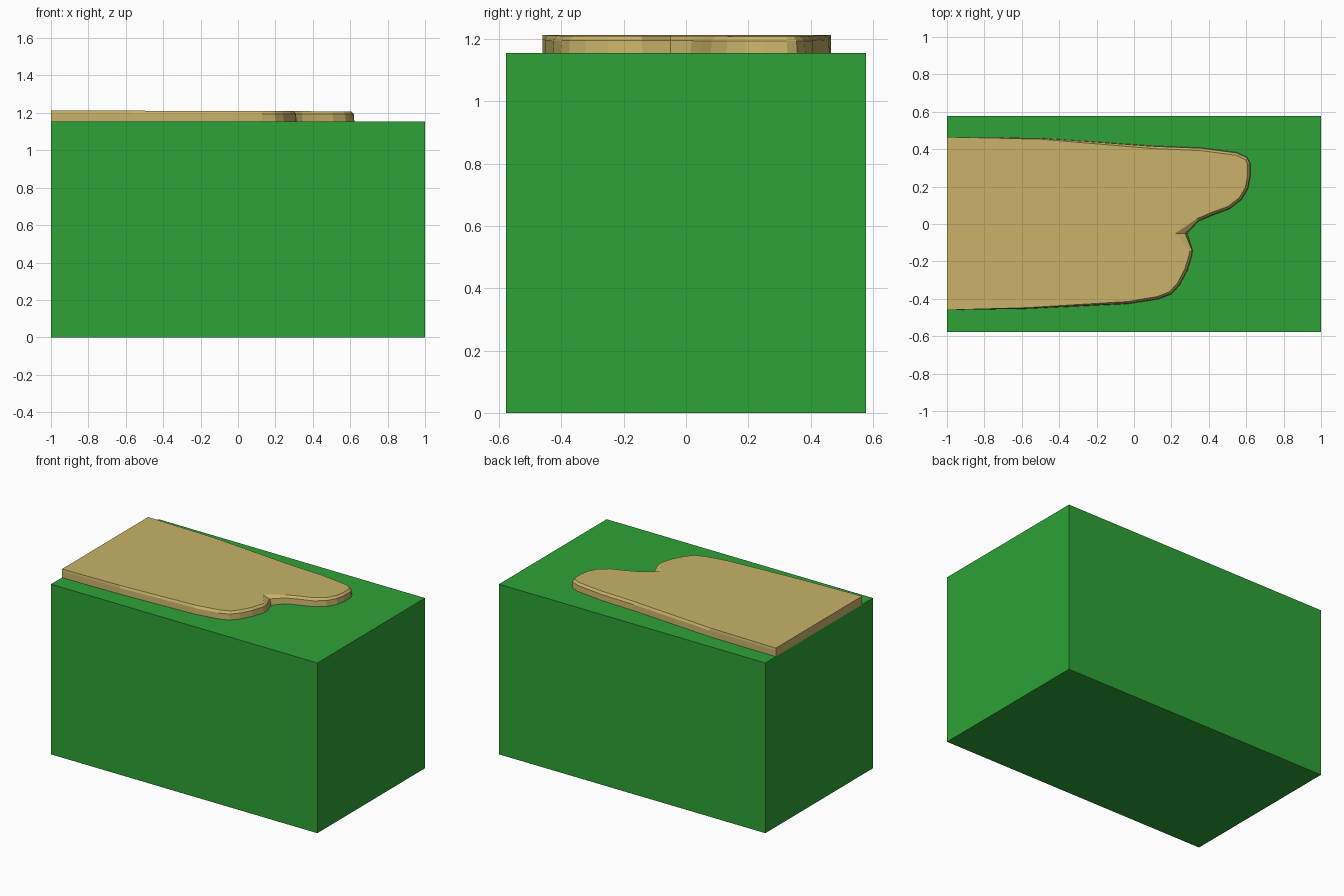
import bpy, bmesh
from mathutils import Vector

if "Cube" in bpy.data.objects:
    bpy.data.objects.remove(bpy.data.objects["Cube"])


def material(name, color):
    m = bpy.data.materials.new(name)
    m.diffuse_color = (*color, 1)
    m.use_nodes = True
    m.node_tree.nodes["Principled BSDF"].inputs["Base Color"].default_value = m.diffuse_color
    return m


def finish(bm, name, mat):
    bmesh.ops.recalc_face_normals(bm, faces=bm.faces)
    me = bpy.data.meshes.new(name)
    bm.to_mesh(me)
    bm.free()
    me.materials.append(mat)
    ob = bpy.data.objects.new(name, me)
    bpy.context.collection.objects.link(ob)
    return ob


green = material("green", (0.027, 0.36, 0.037))
sand = material("sand", (0.58, 0.45, 0.14))
BASE = 1.155

# Green block
bm = bmesh.new()
bmesh.ops.create_cube(bm, size=1)
for v in bm.verts:
    v.co = (v.co.x * 2, v.co.y * 1.154, (v.co.z + 0.5) * BASE)
finish(bm, "ground_block", green)

# Sand slab outline, counter-clockwise from the front left corner
outline = [
    (-1, -.46), (-.57, -.453), (-.03, -.427), (.13, -.402), (.2, -.375),
    (.245, -.325), (.285, -.25), (.31, -.17), (.313, -.14), (.285, -.05),
    (.345, .015), (.42, .047), (.51, .08), (.575, .13), (.61, .19),
    (.622, .25), (.622, .325), (.605, .357), (.55, .383), (.36, .408),
    (.1, .418), (-.5, .46), (-1, .465)]
pts = [Vector(p) for p in outline]


def inset(i, amount):
    """Move an outline point inwards, fading out towards the cut left end."""
    p, a, b = pts[i], pts[i - 1], pts[(i + 1) % len(pts)]
    if p.x < -0.9:
        return p
    t = (b - a).normalized()
    return p + Vector((-t.y, t.x)) * amount * min(1, (p.x + 1) / 1.2)


def ring(bm, amount, drop):
    out = []
    for i in range(len(pts)):
        p = inset(i, amount)
        if outline[i] == (.285, -.05):      # sloped notch between the lobes
            p = pts[i] + Vector((-4 * amount, 0))
        z = BASE if drop is None else 1.213 - 0.003 * (p.x + 1) - drop
        out.append(bm.verts.new((p.x, p.y, z)))
    return out


# Sand slab: straight sides with a small softened top edge
bm = bmesh.new()
rings = [ring(bm, 0, None), ring(bm, .003, .015), ring(bm, .016, 0)]
for lo, hi in zip(rings, rings[1:]):
    for i in range(len(pts)):
        j = (i + 1) % len(pts)
        # the left end is one flush vertical cut
        bm.faces.new((lo[i], lo[j], hi[j], hi[i]))
bm.faces.new(rings[-1])
bm.faces.new(rings[0][::-1])
finish(bm, "sand_slab", sand)
